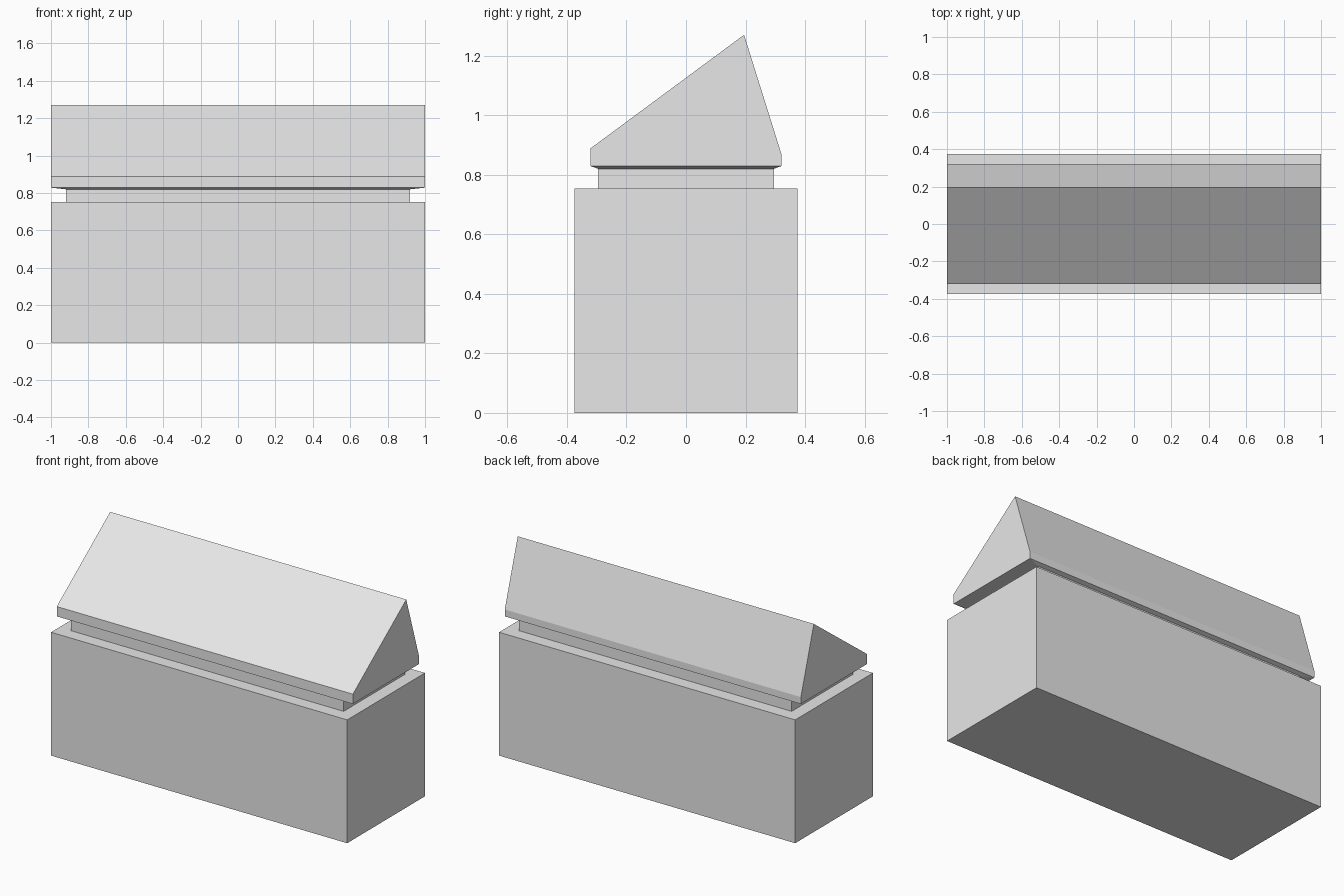
import bpy

if "Cube" in bpy.data.objects:
    bpy.data.objects.remove(bpy.data.objects["Cube"])

grey = bpy.data.materials.new("plain grey")
grey.diffuse_color = (0.8, 0.8, 0.8, 1)
grey.use_nodes = True
grey.node_tree.nodes["Principled BSDF"].inputs["Base Color"].default_value = grey.diffuse_color


def add_mesh(name, verts, faces):
    mesh = bpy.data.meshes.new(name)
    mesh.from_pydata(verts, [], faces)
    mesh.materials.append(grey)
    obj = bpy.data.objects.new(name, mesh)
    bpy.context.collection.objects.link(obj)
    return obj


def loft(name, lower, upper):
    """Closed solid between two loops with equal point counts."""
    n = len(lower)
    sides = [(i, (i + 1) % n, n + (i + 1) % n, n + i) for i in range(n)]
    caps = [tuple(reversed(range(n))), tuple(range(n, 2 * n))]
    return add_mesh(name, lower + upper, sides + caps)


def rect(hx, hy, z):
    return [(-hx, -hy, z), (hx, -hy, z), (hx, hy, z), (-hx, hy, z)]


# Main block
loft("base_block", rect(1, 0.375, 0), rect(1, 0.375, 0.753))

# Recessed neck between block and roof
loft("neck", rect(0.92, 0.295, 0.753), rect(0.92, 0.295, 0.82))

# Shallow flare under the eaves
loft("eave_flare", rect(0.92, 0.295, 0.82), rect(1, 0.32, 0.829))

# Asymmetric gable roof, extruded along x
profile = [(-0.32, 0.829), (0.32, 0.829), (0.32, 0.871), (0.195, 1.27), (-0.32, 0.889)]
loft("roof", [(-1, y, z) for y, z in profile], [(1, y, z) for y, z in profile])
